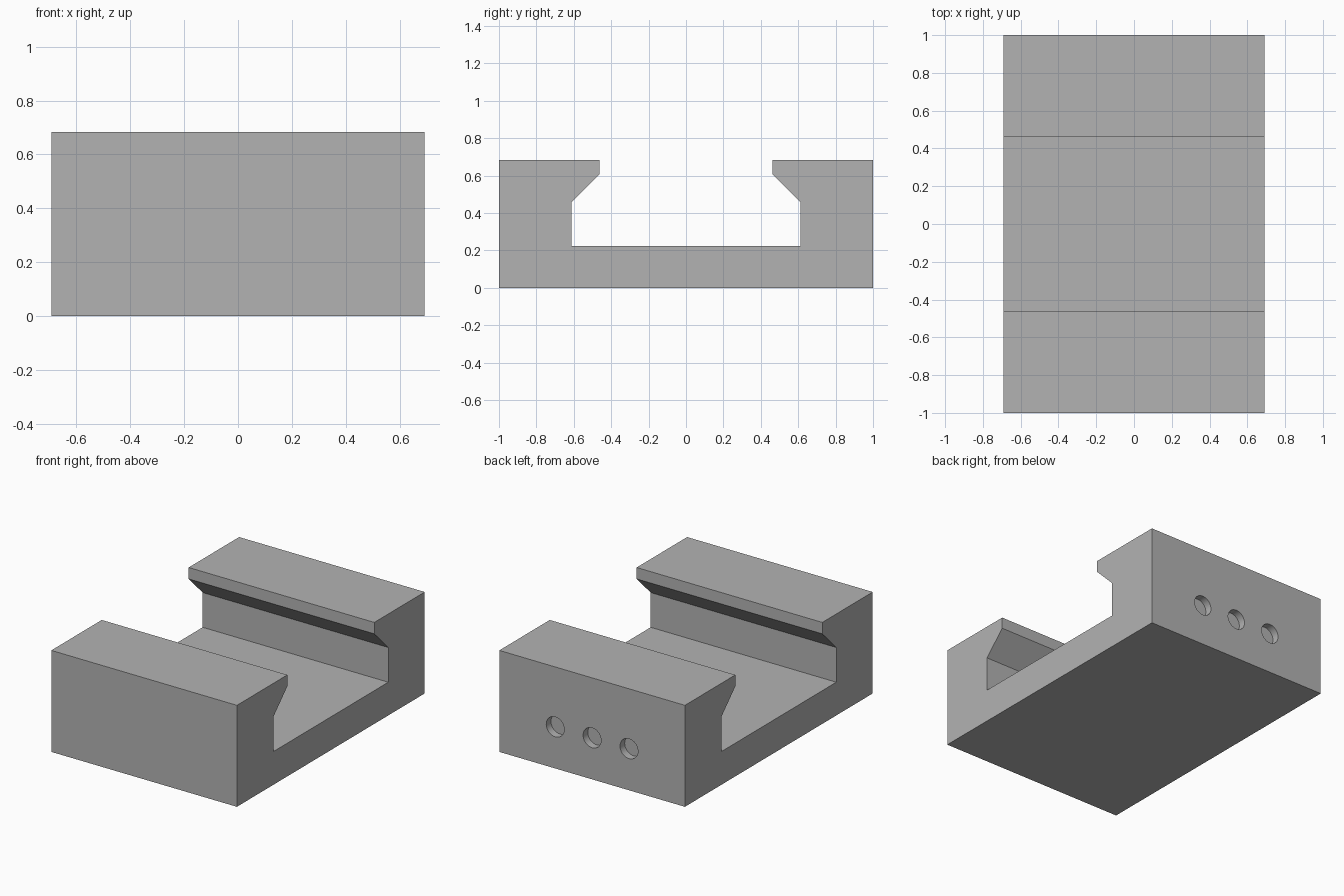
import bpy, bmesh
from math import radians
from mathutils import Matrix

cube = bpy.data.objects.get("Cube")
if cube:
    bpy.data.objects.remove(cube, do_unlink=True)

HALF_X, HEIGHT = 0.692, 0.684
HOLE_Z, HOLE_R, HOLE_DEPTH, HOLE_STEP = 0.28, 0.067, 0.05, 0.275

grey = bpy.data.materials.new("plain grey")
grey.use_nodes = True
colour = (0.45, 0.45, 0.45, 1)
grey.diffuse_color = colour
grey.node_tree.nodes["Principled BSDF"].inputs["Base Color"].default_value = colour


def add_object(name, bm):
    mesh = bpy.data.meshes.new(name)
    bmesh.ops.recalc_face_normals(bm, faces=bm.faces)
    bm.to_mesh(mesh)
    bm.free()
    mesh.materials.append(grey)
    obj = bpy.data.objects.new(name, mesh)
    bpy.context.collection.objects.link(obj)
    return obj


# Block with a dovetailed channel: half profile in y-z, mirrored, then extruded along x
half = [(1, 0), (1, HEIGHT), (0.463, HEIGHT), (0.463, 0.607), (0.612, 0.458), (0.612, 0.224)]
profile = half + [(-y, z) for y, z in reversed(half)]
bm = bmesh.new()
end = bm.faces.new([bm.verts.new((-HALF_X, y, z)) for y, z in profile])
side = bmesh.ops.extrude_face_region(bm, geom=[end])
verts = [v for v in side["geom"] if isinstance(v, bmesh.types.BMVert)]
bmesh.ops.translate(bm, verts=verts, vec=(2 * HALF_X, 0, 0))
block = add_object("channel_block", bm)

# Cutter for the three shallow round holes in the back
bm = bmesh.new()
for i in (-1, 0, 1):
    place = Matrix.Translation((i * HOLE_STEP, 1, HOLE_Z)) @ Matrix.Rotation(radians(90), 4, "X")
    bmesh.ops.create_cone(bm, cap_ends=True, segments=40, radius1=HOLE_R, radius2=HOLE_R,
                          depth=2 * HOLE_DEPTH, matrix=place)
cutter = add_object("hole_cutter", bm)
cutter.hide_render = True
cutter.hide_set(True)

cut = block.modifiers.new("back holes", "BOOLEAN")
cut.operation = "DIFFERENCE"
cut.solver = "EXACT"
cut.object = cutter

# Apply the cut, then smooth only the hole walls
bpy.context.view_layer.objects.active = block
block.select_set(True)
bpy.ops.object.modifier_apply(modifier=cut.name)
bpy.data.objects.remove(cutter, do_unlink=True)
bpy.ops.object.shade_smooth_by_angle(angle=radians(30))
